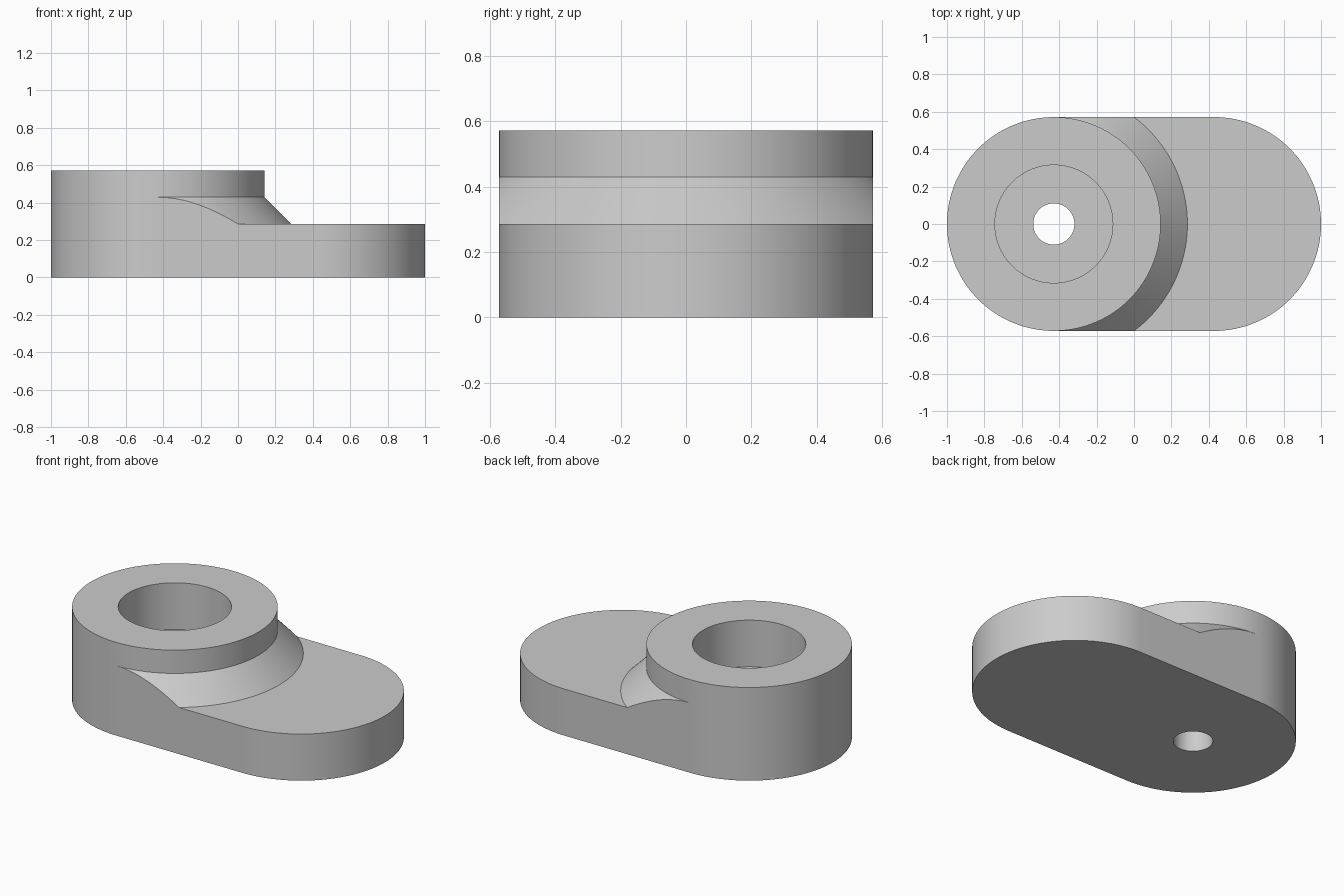
import bpy, bmesh
from math import sin, cos, asin, atan2, hypot, pi, radians

cube = bpy.data.objects.get("Cube")
if cube:
    bpy.data.objects.remove(cube)

U = 1 / 7
R = 4 * U            # end radius, also boss radius and total height
CX = 3 * U           # end centres at x = -CX and +CX
PLATE = 2 * U        # plate thickness and bore floor
FOOT = 5 * U         # radius of the conical skirt where it meets the plate
BORE, HOLE = 0.315, 0.11


def spread(a, b, n):
    return [a + (b - a) * i / n for i in range(n)]


# Outline of the lever, relative to the boss centre
t_foot = asin(R / FOOT)              # where the skirt runs into the side wall
t_end = atan2(R, 2 * CX)             # where the straight side ends
side = spread(pi / 2, t_foot, 16) + spread(t_foot, t_end, 8)
upper = [(R / sin(t) * cos(t), R) for t in side]
nose = [(2 * CX + R * cos(t), R * sin(t)) for t in spread(pi / 2, -pi / 2, 64)]
lower = [(2 * CX, -R)] + [(x, -y) for x, y in reversed(upper)]
heel = [(R * cos(t), R * sin(t)) for t in spread(-pi / 2, -3 * pi / 2, 64)][1:]
outline = upper + nose + lower + heel

# Lever body: one radial section per outline point, bridged all the way round
bm = bmesh.new()
columns = []
for x, y in outline:
    reach = hypot(x, y)
    foot = min(FOOT, reach)
    shoulder = R + CX - foot         # skirt slopes at 45 degrees
    section = [(HOLE, 0), (HOLE, PLATE), (BORE, PLATE), (BORE, R), (R, R),
               (R, CX), (foot, shoulder), (reach, shoulder), (reach, 0)]
    columns.append([bm.verts.new((r * x / reach - CX, r * y / reach, z))
                    for r, z in section])
for a, b in zip(columns, columns[1:] + columns[:1]):
    for i in range(len(a)):
        j = (i + 1) % len(a)
        bm.faces.new((a[i], b[i], b[j], a[j]))
bmesh.ops.remove_doubles(bm, verts=bm.verts, dist=1e-4)
bmesh.ops.recalc_face_normals(bm, faces=bm.faces)

mesh = bpy.data.meshes.new("lever_body")
bm.to_mesh(mesh)
bm.free()
body = bpy.data.objects.new("lever_body", mesh)
bpy.context.collection.objects.link(body)

# Plain grey metal
grey = bpy.data.materials.new("plain_grey")
grey.use_nodes = True
colour = (0.6, 0.6, 0.6, 1)
grey.diffuse_color = colour
grey.node_tree.nodes["Principled BSDF"].inputs["Base Color"].default_value = colour
mesh.materials.append(grey)

bpy.ops.object.select_all(action="DESELECT")
body.select_set(True)
bpy.context.view_layer.objects.active = body
bpy.ops.object.shade_smooth_by_angle(angle=radians(30))
